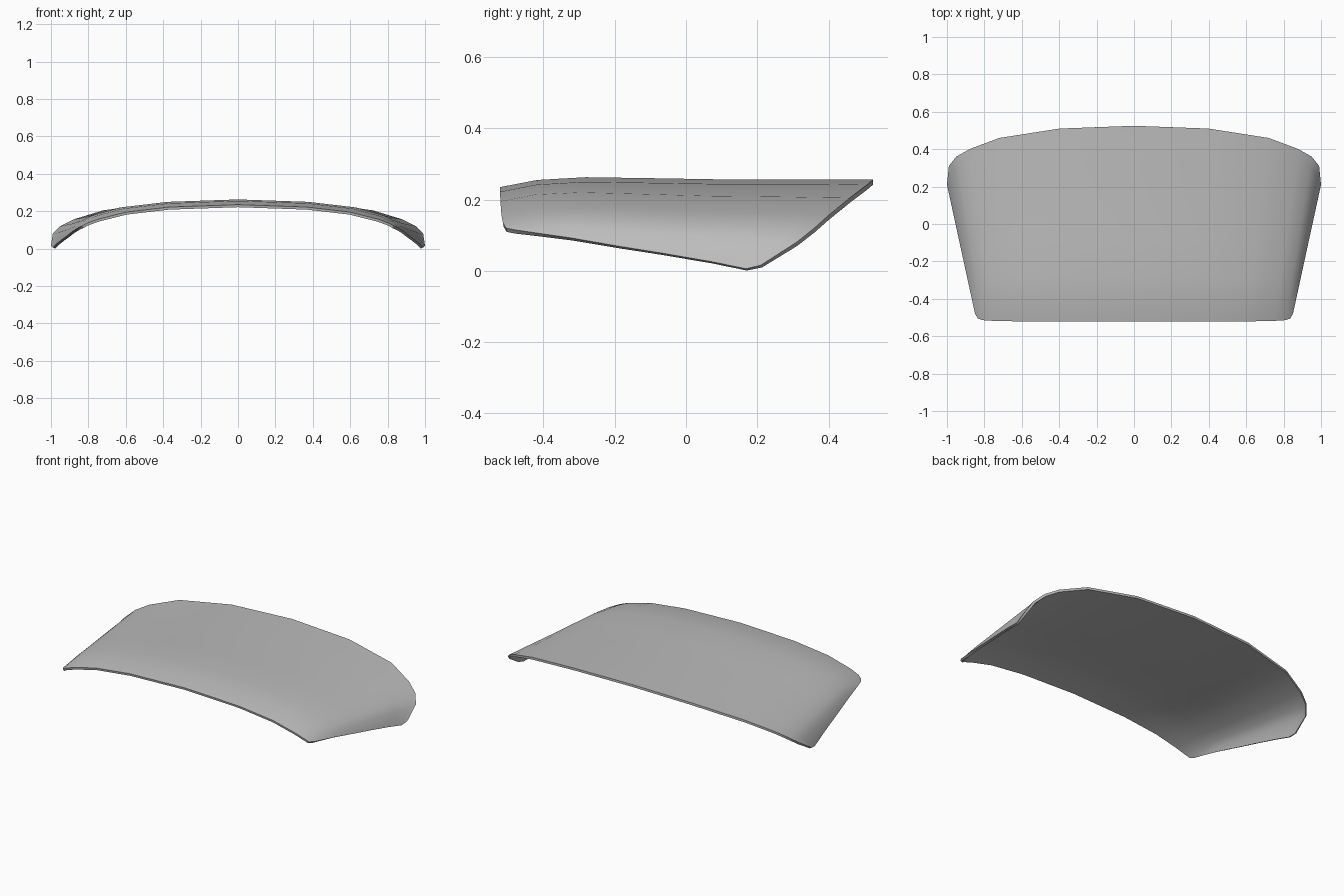
import bpy
import bmesh
from mathutils import Vector

cube = bpy.data.objects.get("Cube")
if cube:
    bpy.data.objects.remove(cube, do_unlink=True)

# Plain grey paint
grey = bpy.data.materials.new("light_grey")
grey.use_nodes = True
colour = (0.5, 0.5, 0.5, 1)
grey.diffuse_color = colour
grey.node_tree.nodes["Principled BSDF"].inputs["Base Color"].default_value = colour

# Front and rear rims, from the centre line out to the side
front_rim = [(0, -.522, .235), (.37, -.522, .222), (.60, -.521, .195), (.75, -.518, .157),
             (.81, -.514, .135), (.835, -.505, .12), (.85, -.48, .115)]
rear_rim = [(0, .525, .256), (.4, .51, .243), (.72, .46, .205), (.88, .4, .156),
            (.95, .36, .12), (.99, .31, .08), (1, .21, .016)]
crown_weight = [1, 1, 1, .9, .6, .3, 0]
sag_weight = [0, 0, 0, 0, 0, .3, 1]

# Rows from front to rear: position, crown height, side sag
rows = [(0, 0, 0), (.1, .018, 0), (.23, .023, 0), (.42, .016, .004),
        (.6, .009, .006), (.8, .005, .01), (.94, .001, .016), (1, 0, 0)]


def panel_point(column, row, side):
    t, crown, sag = row
    p = Vector(front_rim[column]).lerp(Vector(rear_rim[column]), t)
    p.z += crown * crown_weight[column] - sag * sag_weight[column]
    p.x *= side
    return p


# Curved panel sheet, both halves in one grid
columns = [(c, -1) for c in range(len(front_rim) - 1, 0, -1)]
columns += [(c, 1) for c in range(len(front_rim))]
bm = bmesh.new()
grid = [[bm.verts.new(panel_point(c, row, s)) for c, s in columns] for row in rows]
for near, far in zip(grid, grid[1:]):
    for i in range(len(columns) - 1):
        bm.faces.new((near[i], near[i + 1], far[i + 1], far[i]))
mesh = bpy.data.meshes.new("curved_panel")
bm.to_mesh(mesh)
bm.free()
panel = bpy.data.objects.new("curved_panel", mesh)
bpy.context.collection.objects.link(panel)
mesh.materials.append(grey)

# Sheet thickness grows inwards, with a crisp rim
shell = panel.modifiers.new("thickness", 'SOLIDIFY')
shell.thickness = .014
shell.offset = -1
shell.use_even_offset = True
bpy.ops.object.select_all(action='DESELECT')
panel.select_set(True)
bpy.context.view_layer.objects.active = panel
bpy.ops.object.modifier_apply(modifier="thickness")
bpy.ops.object.shade_smooth_by_angle(angle=.7)
